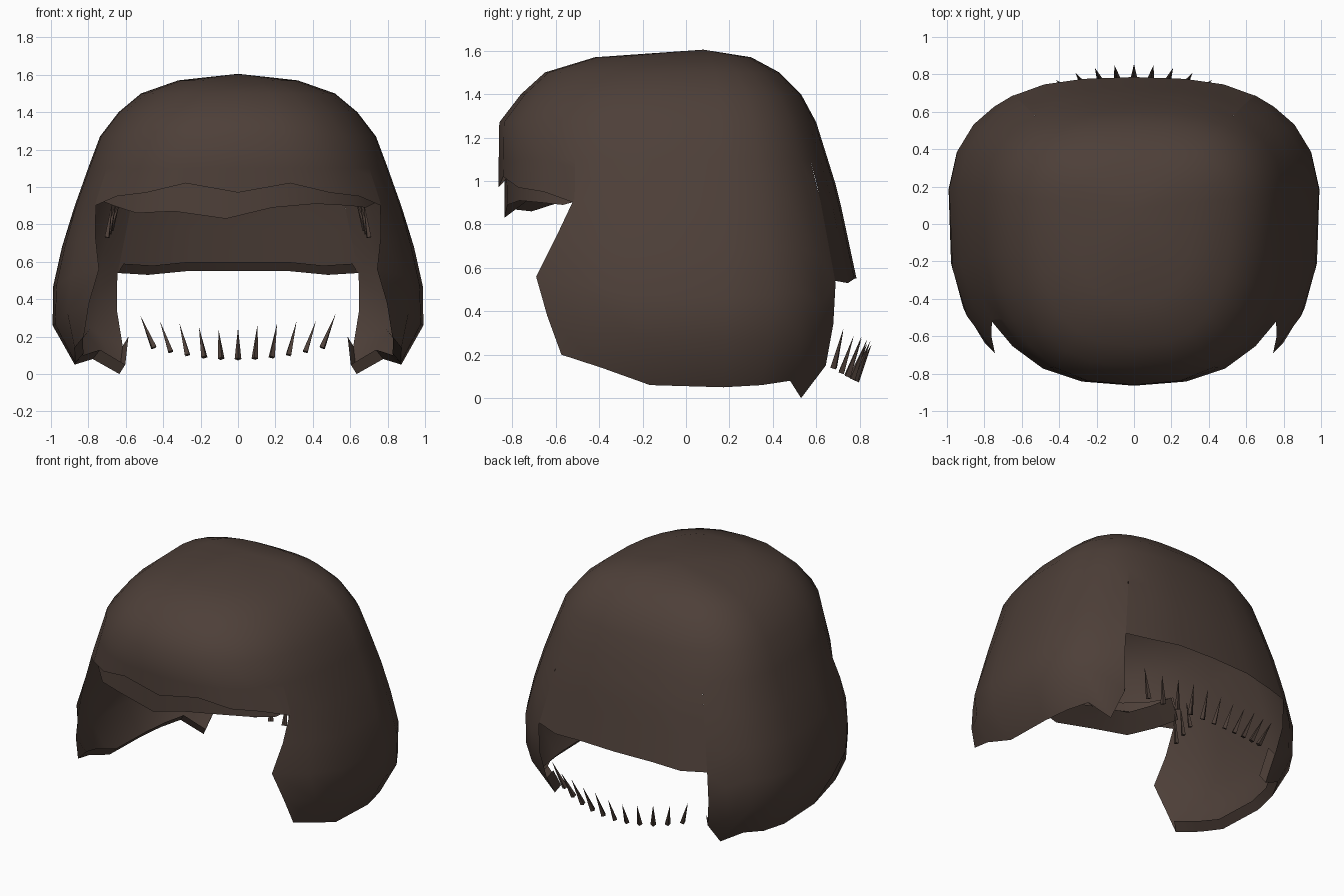
import bpy, bmesh, random
from math import sin, cos, radians, copysign
from mathutils import Vector

if "Cube" in bpy.data.objects:
    bpy.data.objects.remove(bpy.data.objects["Cube"])

random.seed(4)
mat = bpy.data.materials.new("dark_brown")
mat.diffuse_color = (0.075, 0.05, 0.04, 1)
mat.use_nodes = True
mat.node_tree.nodes["Principled BSDF"].inputs["Base Color"].default_value = mat.diffuse_color

# height, half width, front y, back y
PROFILE = [(0.0, 0.84, -0.72, 0.66), (0.07, 0.89, -0.80, 0.70), (0.22, 0.995, -0.90, 0.77),
           (0.53, 0.99, -0.92, 0.79), (0.95, 0.86, -0.865, 0.70), (1.27, 0.74, -0.86, 0.60),
           (1.40, 0.64, -0.76, 0.53), (1.50, 0.52, -0.65, 0.43), (1.57, 0.32, -0.42, 0.30),
           (1.605, 0.0, 0.08, 0.08)]
YC = 0.08


def lerp_table(table, z):
    z = min(max(z, table[0][0]), table[-1][0])
    for a, b in zip(table, table[1:]):
        if z <= b[0]:
            f = (z - a[0]) / (b[0] - a[0])
            return [p + (q - p) * f for p, q in zip(a[1:], b[1:])]


def shell_point(deg, z, scale=1.0):
    """Point on the head-shaped shell; 0 deg is the front, 180 the back."""
    w, yf, yb = lerp_table(PROFILE, z)
    s, c = sin(radians(deg)), cos(radians(deg))
    x = copysign(abs(s) ** 0.77, s) * w
    k = abs(c) ** 0.77
    y = YC + (yf - YC if c > 0 else yb - YC) * k
    return Vector((x * scale, YC + (y - YC) * scale, z))


def finish(name, bm):
    bmesh.ops.remove_doubles(bm, verts=bm.verts, dist=0.0008)
    bmesh.ops.recalc_face_normals(bm, faces=bm.faces)
    me = bpy.data.meshes.new(name)
    bm.to_mesh(me)
    bm.free()
    ob = bpy.data.objects.new(name, me)
    bpy.context.collection.objects.link(ob)
    me.materials.append(mat)
    bpy.ops.object.select_all(action='DESELECT')
    ob.select_set(True)
    bpy.context.view_layer.objects.active = ob
    bpy.ops.object.shade_smooth_by_angle(angle=radians(40))
    return ob


def skin(bm, columns, skips=()):
    """Join neighbouring columns of points with quads."""
    cols = [[bm.verts.new(p) for p in c] for c in columns]
    for i in range(len(cols) - 1):
        if i in skips:
            continue
        for j in range(len(cols[i]) - 1):
            bm.faces.new((cols[i][j], cols[i + 1][j], cols[i + 1][j + 1], cols[i][j + 1]))


# Hair cap: half outline as (angle, rim height), split at the fringe and nape steps
HALF = [(0, 0.97), (14, 1.02), (29, 0.97), (44, 0.95), (57, 0.90),
        (57, 0.20), (68, 0.14), (80, 0.06), (95, 0.05), (110, 0.06), (124, 0.08), (136, 0.0),
        (145, 0.15), (145, 0.54), (157, 0.53), (169, 0.55), (180, 0.55)]
SHIFT = [(0.0, 4), (0.2, 4), (0.45, 10), (0.57, 13), (0.88, 0), (1.6, 0)]
for_side = []
bm = bmesh.new()
for side in (1, -1):
    columns = []
    for i, (deg, rim) in enumerate(HALF):
        zs = [1.57, 1.5, 1.4, 1.27, 1.1]
        zs += [1.1 + (rim - 1.1) * k / 5 for k in range(1, 6)]
        pts = [Vector((0, YC, 1.605))]
        for z in zs:
            fwd = lerp_table(SHIFT, z)[0] if 5 <= i <= 7 else 0
            fwd *= (1, 0.6, 0.3)[i - 5] if fwd else 0
            pts.append(shell_point(side * (deg - fwd), z))
        # rim folded inwards
        last = pts[-1]
        pts.append(Vector((last.x * 0.95, YC + (last.y - YC) * 0.95, last.z + 0.05)))
        columns.append(pts)
    # the crown quads collapse to triangles when doubles are merged
    cols = [[bm.verts.new(p) for p in c] for c in columns]
    for i in range(len(cols) - 1):
        if i in (4, 12):
            continue
        for j in range(len(cols[i]) - 1):
            bm.faces.new((cols[i][j], cols[i + 1][j], cols[i + 1][j + 1], cols[i][j + 1]))
finish("hair_cap", bm)

# Lower fringe layer turned under the front edge
FRINGE = [(-60, 0.93), (-48, 0.90), (-34, 0.86), (-18, 0.87), (-2, 0.83), (8, 0.89),
          (24, 0.91), (40, 0.90), (50, 0.89), (60, 0.92)]
bm = bmesh.new()
skin(bm, [[shell_point(d, 1.08, 0.97), shell_point(d, z, 0.955), shell_point(d, z + 0.09, 0.84)]
          for d, z in FRINGE])
finish("under_fringe", bm)


def spike(bm, base, tip, r):
    base, tip = Vector(base), Vector(tip)
    d = tip - base
    cone = bmesh.ops.create_cone(bm, cap_ends=True, segments=4, radius1=r, radius2=0, depth=d.length)
    rot = d.to_track_quat('Z', 'Y')
    for v in cone["verts"]:
        v.co = rot @ v.co + (base + tip) / 2


# Short spikes fanned around the nape
bm = bmesh.new()
for i in range(-5, 6):
    u = i / 5
    x = 0.45 * u
    h = random.uniform(-0.015, 0.015)
    spike(bm, (x, 0.78 - 0.1 * u * u, 0.08 + 0.06 * u * u),
          (x * 1.16, 0.855 - 0.13 * u * u, 0.25 + 0.07 * u * u + h), 0.018)
finish("nape_spikes", bm)

# Small wisps at the temples
bm = bmesh.new()
for s in (1, -1):
    for k in range(3):
        spike(bm, (s * (0.70 - 0.01 * k), -0.42 + 0.08 * k, 0.73 + 0.02 * k),
              (s * (0.67 - 0.02 * k), -0.40 + 0.08 * k, 0.93), 0.016)
finish("temple_wisps", bm)
